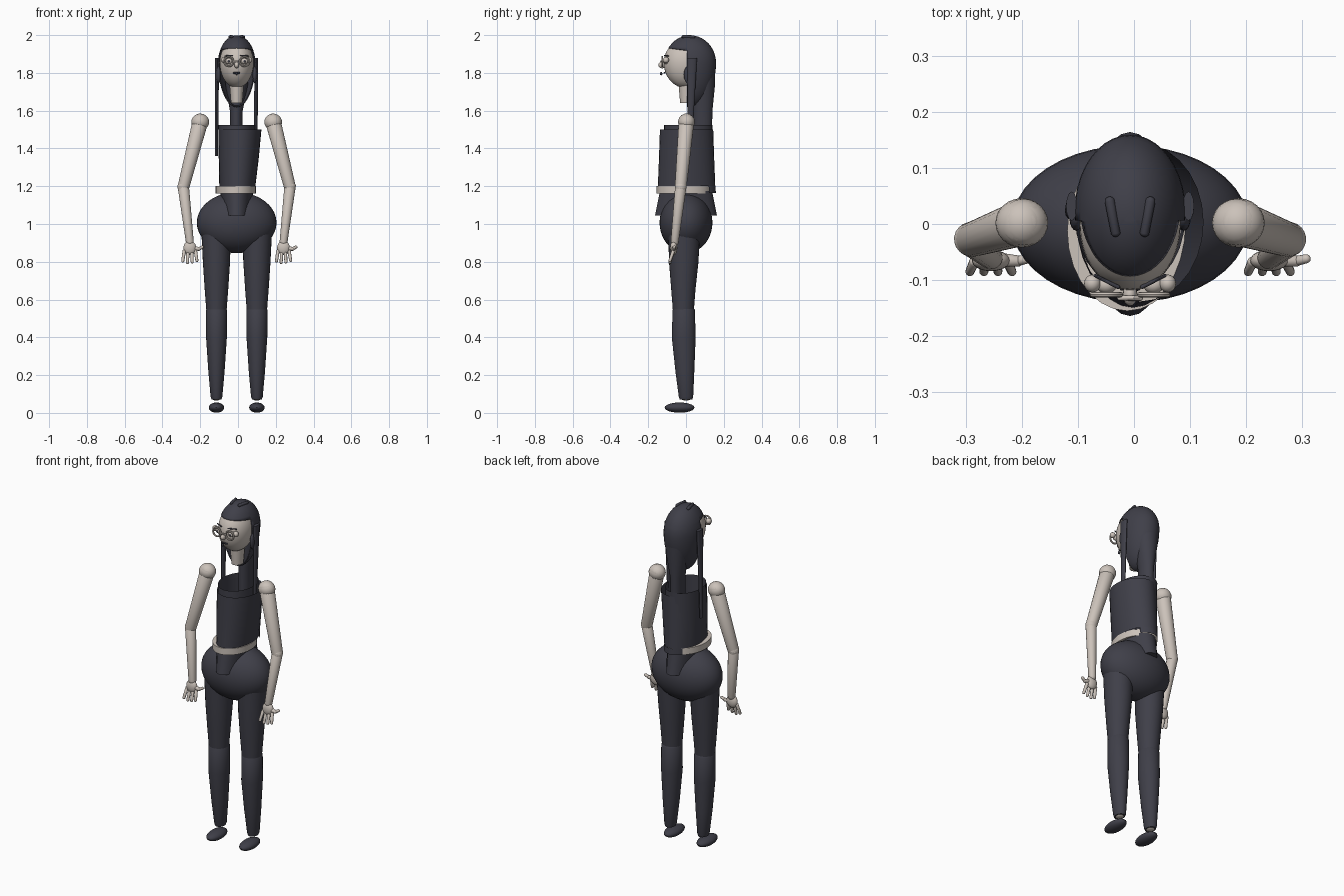
import bpy, bmesh, math
from mathutils import Vector

if "Cube" in bpy.data.objects:
    bpy.data.objects.remove(bpy.data.objects["Cube"])

CX = -0.007  # body centre line


def material(name, rgb):
    m = bpy.data.materials.new(name)
    m.diffuse_color = (*rgb, 1)
    m.use_nodes = True
    m.node_tree.nodes["Principled BSDF"].inputs["Base Color"].default_value = m.diffuse_color
    return m


DARK = material("charcoal", (0.05, 0.05, 0.066))
LIGHT = material("pale_skin", (0.60, 0.54, 0.49))


def finish(bm, name, mat, angle=40):
    bmesh.ops.recalc_face_normals(bm, faces=bm.faces)
    me = bpy.data.meshes.new(name)
    bm.to_mesh(me)
    bm.free()
    me.materials.append(mat)
    ob = bpy.data.objects.new(name, me)
    bpy.context.collection.objects.link(ob)
    bpy.ops.object.select_all(action='DESELECT')
    bpy.context.view_layer.objects.active = ob
    ob.select_set(True)
    bpy.ops.object.shade_smooth_by_angle(angle=math.radians(angle))
    return ob


def loft(name, mat, rings, caps=True, n=28, arc=(0, 360)):
    """Horizontal ellipses (x, y, z, rx, ry) joined into a skin."""
    bm = bmesh.new()
    full = arc[1] - arc[0] == 360
    count = n if full else n + 1
    rows = []
    for x, y, z, rx, ry in rings:
        row = []
        for i in range(count):
            a = math.radians(arc[0] + (arc[1] - arc[0]) * i / n)
            row.append(bm.verts.new((x + rx * math.cos(a), y + ry * math.sin(a), z)))
        rows.append(row)
    for r, s in zip(rows, rows[1:]):
        for i in range(n):
            j = (i + 1) % count
            bm.faces.new((r[i], r[j], s[j], s[i]))
    if caps and full:
        bm.faces.new(rows[0])
        bm.faces.new(rows[-1])
    return finish(bm, name, mat)


def egg(c, r, low=None, n=32):
    """Ellipsoid whose lower half may have its own depth."""
    bm = bmesh.new()
    bmesh.ops.create_uvsphere(bm, u_segments=n, v_segments=n // 2, radius=1)
    for v in bm.verts:
        rz = low if low and v.co.z < 0 else r[2]
        v.co = Vector((c[0] + v.co.x * r[0], c[1] + v.co.y * r[1], c[2] + v.co.z * rz))
    return bm


def ball(name, mat, c, r, low=None, n=24):
    return finish(egg(c, r, low, n), name, mat)


def tube(name, mat, a, b, ra, rb, n=12):
    """Tapered round stick with rounded ends."""
    a, b = Vector(a), Vector(b)
    q = (b - a).to_track_quat('Z', 'Y')
    bm = bmesh.new()
    bmesh.ops.create_uvsphere(bm, u_segments=n, v_segments=8, radius=1)
    for v in bm.verts:
        upper = v.co.z > -0.01
        v.co = (b if upper else a) + q @ (v.co * (rb if upper else ra))
    return finish(bm, name, mat)


def ring(name, mat, c, R, r):
    """Upright ring facing the front."""
    bpy.ops.mesh.primitive_torus_add(location=c, rotation=(math.pi / 2, 0, 0), major_radius=R,
                                     minor_radius=r, major_segments=20, minor_segments=8)
    ob = bpy.context.object
    ob.name = name
    ob.data.materials.append(mat)
    bpy.ops.object.shade_smooth_by_angle()


# Torso: inner collar, outer tunic, back panel, belt and flared hem
loft("tunic_lining", DARK, [(CX, 0.012, 1.20, 0.092, 0.125), (CX, 0.012, 1.525, 0.098, 0.128)], False)
loft("tunic", DARK, [(-0.002, 0.003, 1.20, 0.094, 0.152), (0.004, 0.003, 1.35, 0.106, 0.146),
                     (0.011, 0.003, 1.50, 0.113, 0.141)], False)
loft("tunic_back_panel", DARK, [(-0.002, 0.003, 1.165, 0.094, 0.155), (-0.002, 0.003, 1.20, 0.094, 0.153)],
     False, arc=(50, 130))
loft("belt", LIGHT, [(-0.012, -0.012, 1.162, 0.106, 0.143), (-0.012, -0.012, 1.20, 0.107, 0.143)])
loft("tunic_hem", DARK, [(CX, 0, 1.045, 0.072, 0.164), (CX, 0, 1.175, 0.088, 0.138)])
ball("hips", DARK, (CX, 0, 1.007), (0.211, 0.140, 0.161), n=40)

# Legs and feet
for side, s in (("left", -1), ("right", 1)):
    x = CX + s * 0.107
    loft(side + "_thigh", DARK, [(x, -0.014, 0.548, 0.054, 0.056), (x, -0.014, 0.65, 0.062, 0.064),
                                 (x, -0.012, 0.80, 0.072, 0.078), (x + s * 0.002, -0.010, 0.96, 0.078, 0.084)])
    loft(side + "_calf", DARK, [(x, 0.0, 0.072, 0.026, 0.034), (x, 0.0, 0.085, 0.031, 0.038),
                                (x, -0.006, 0.22, 0.043, 0.050), (x, -0.012, 0.40, 0.055, 0.063),
                                (x, -0.012, 0.545, 0.056, 0.059), (x, -0.012, 0.556, 0.050, 0.052)])
    ball(side + "_ankle", LIGHT, (x, 0, 0.078), (0.023, 0.028, 0.013))
    ball(side + "_foot", DARK, (x, -0.034, 0.028), (0.041, 0.079, 0.027))

# Arms and hands
for side, s in (("left", -1), ("right", 1)):
    shoulder = (CX + s * 0.193, 0.002, 1.54)
    elbow = (CX + s * 0.282, -0.028, 1.195)
    wx = CX + s * 0.248
    ball(side + "_shoulder", LIGHT, shoulder, (0.047, 0.044, 0.044))
    tube(side + "_upper_arm", LIGHT, shoulder, elbow, 0.045, 0.031, 20)
    tube(side + "_forearm", LIGHT, elbow, (wx, -0.060, 0.905), 0.033, 0.021, 20)
    ball(side + "_palm", LIGHT, (wx, -0.065, 0.873), (0.034, 0.019, 0.038))
    for i in range(4):
        fx = wx - 0.030 + i * 0.020
        drop = 0.008 * abs(i - 1.3)
        tube(f"{side}_finger_{i + 1}", LIGHT, (fx, -0.068, 0.855),
             (wx + (fx - wx) * 1.25, -0.085, 0.793 + drop), 0.010, 0.008)
    tube(side + "_thumb", LIGHT, (wx + 0.018, -0.064, 0.872), (wx + 0.048, -0.066, 0.868), 0.014, 0.010)
    tube(side + "_thumb_tip", LIGHT, (wx + 0.048, -0.066, 0.868), (wx + 0.066, -0.062, 0.878), 0.010, 0.008)

# Head and neck
ball("face", LIGHT, (CX, -0.002, 1.855), (0.090, 0.116, 0.12), 0.135, 36)
loft("neck", LIGHT, [(CX, 0.005, 1.64, 0.030, 0.036), (CX, 0.005, 1.76, 0.040, 0.046)])

# Hair shell with the face opening cut away
bm = egg((CX, 0.022, 1.853), (0.099, 0.137, 0.146), 0.235, 40)
for co, no in (((0, 0, 1.92), (0, 0.12, 1)), ((0, 0.006, 0), (0, 1, 0.12 * 0))):
    bmesh.ops.bisect_plane(bm, geom=bm.verts[:] + bm.edges[:] + bm.faces[:], plane_co=co, plane_no=no)
opening = []
for f in bm.faces:
    c = f.calc_center_median()
    if c.y < 0.006 and c.z + 0.12 * c.y < 1.92:
        opening.append(f)
bmesh.ops.delete(bm, geom=opening, context='FACES')
hair = finish(bm, "hair", DARK)
mod = hair.modifiers.new("thickness", 'SOLIDIFY')
mod.thickness = 0.006

# Hair tail, side strands and top clips
loft("hair_tail", DARK, [(CX - 0.002, 0.085, 1.30, 0.032, 0.048), (CX - 0.002, 0.088, 1.60, 0.034, 0.052),
                         (CX, 0.092, 1.74, 0.060, 0.062), (CX, 0.098, 1.88, 0.070, 0.056)])
for side, s in (("left", -1), ("right", 1)):
    x = CX + s * 0.104
    loft(side + "_strand", DARK, [(x - 0.004, 0.022, 1.36, 0.008, 0.012), (x - 0.002, 0.025, 1.60, 0.010, 0.017),
                                  (x, 0.030, 1.80, 0.010, 0.024), (x, 0.032, 1.88, 0.010, 0.026)], n=12)
    ball(side + "_ear_cover", DARK, (x - s * 0.008, 0.01, 1.79), (0.012, 0.022, 0.045), n=16)
    tube(side + "_hair_clip", DARK, (CX + s * 0.026, -0.014, 1.992), (CX + s * 0.036, 0.040, 1.990), 0.009, 0.009)
    # Eyes, spectacles and moulded cheeks
    ex = CX + s * 0.042
    ball(side + "_eye", LIGHT, (ex, -0.108, 1.862), (0.019, 0.016, 0.016), n=16)
    ball(side + "_pupil", DARK, (ex, -0.121, 1.862), (0.007, 0.005, 0.007), n=12)
    ring(side + "_lens_rim", LIGHT, (ex, -0.126, 1.860), 0.025, 0.005)
    ball(side + "_hinge", LIGHT, (CX + s * 0.067, -0.106, 1.868), (0.015, 0.016, 0.016), n=16)
    tube(side + "_brow", DARK, (CX + s * 0.022, -0.112, 1.892), (CX + s * 0.062, -0.092, 1.890), 0.004, 0.003, 8)
tube("spectacle_bridge", LIGHT, (CX - 0.018, -0.132, 1.862), (CX + 0.018, -0.132, 1.862), 0.005, 0.005, 8)
ball("nose", LIGHT, (CX, -0.126, 1.842), (0.013, 0.020, 0.018), n=16)
tube("mouth", DARK, (CX - 0.014, -0.114, 1.800), (CX + 0.014, -0.114, 1.800), 0.005, 0.005, 8)
ball("lip_stud", DARK, (CX, -0.132, 1.796), (0.006, 0.007, 0.009), n=12)
